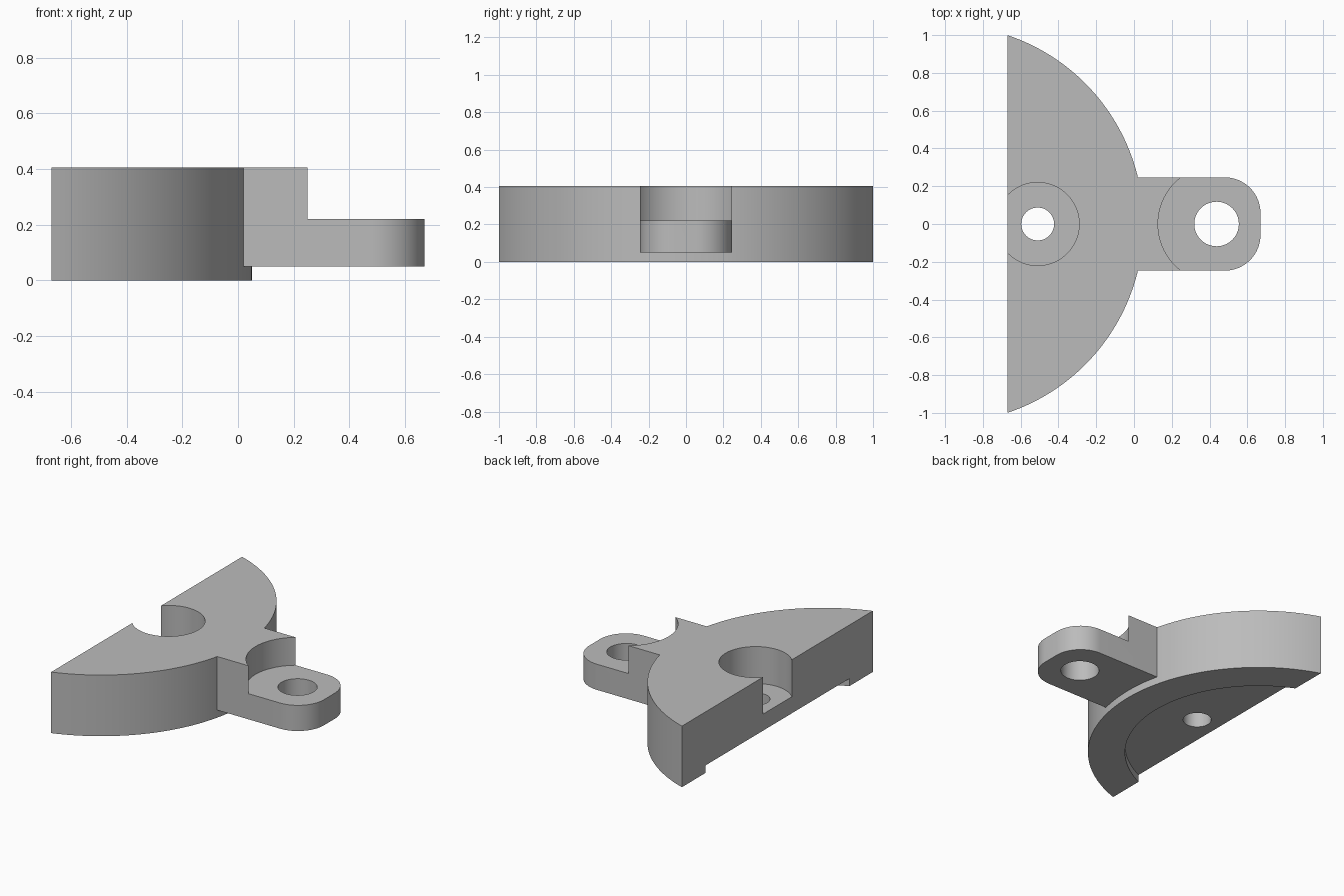
import bpy, bmesh, math

if "Cube" in bpy.data.objects:
    bpy.data.objects.remove(bpy.data.objects["Cube"])

grey = bpy.data.materials.new("plain_grey")
grey.use_nodes = True
grey.diffuse_color = (0.5, 0.5, 0.5, 1)
grey.node_tree.nodes["Principled BSDF"].inputs["Base Color"].default_value = (0.5, 0.5, 0.5, 1)

TOP, STEP, TONGUE, FLOOR = 0.405, 0.05, 0.22, 0.16
BACK, ARC_X, ARC_R = -0.67, -1.004, 1.054
BORE_X, EYE_X = -0.51, 0.437


def arc(cx, cy, r, start, end, n):
    """Points along an arc, angles in radians."""
    return [(cx + r * math.cos(start + (end - start) * i / n),
             cy + r * math.sin(start + (end - start) * i / n)) for i in range(n + 1)]


def prism(name, outline, z0, z1):
    """Extrude a counter-clockwise outline from z0 to z1."""
    bm = bmesh.new()
    face = bm.faces.new([bm.verts.new((x, y, z0)) for x, y in outline])
    side = bmesh.ops.extrude_face_region(bm, geom=[face])["geom"]
    bmesh.ops.translate(bm, vec=(0, 0, z1 - z0),
                        verts=[v for v in side if isinstance(v, bmesh.types.BMVert)])
    bmesh.ops.recalc_face_normals(bm, faces=bm.faces)
    mesh = bpy.data.meshes.new(name)
    bm.to_mesh(mesh)
    bm.free()
    mesh.materials.append(grey)
    obj = bpy.data.objects.new(name, mesh)
    bpy.context.collection.objects.link(obj)
    return obj


def cylinder(name, x, r, z0, z1, n=64):
    return prism(name, arc(x, 0, r, 0, math.tau, n)[:-1], z0, z1)


def combine(target, other, operation):
    """Apply a boolean and discard the helper."""
    mod = target.modifiers.new("shape", "BOOLEAN")
    mod.operation, mod.solver, mod.object = operation, "EXACT", other
    bpy.context.view_layer.objects.active = target
    bpy.ops.object.modifier_apply(modifier=mod.name)
    bpy.data.objects.remove(other)


# Circular segment body
half = math.acos((BACK - ARC_X) / ARC_R)
body = prism("bracket_body", arc(ARC_X, 0, ARC_R, -half, half, 80), 0, TOP)

# Lug with rounded outer corners, stepped down to a thin tongue
W, R, END = 0.247, 0.19, 0.67
outline = [(-0.1, -W)]
outline += arc(END - R, R - W, R, -math.pi / 2, 0, 16)
outline += arc(END - R, W - R, R, 0, math.pi / 2, 16)
outline += [(-0.1, W)]
lug = prism("lug", outline, STEP, TOP)
combine(lug, prism("step_cutter", [(0.253, -0.5), (1, -0.5), (1, 0.5), (0.253, 0.5)],
                   TONGUE, 1), "DIFFERENCE")
combine(lug, cylinder("spotface_cutter", EYE_X, 0.31, TONGUE, 1, 96), "DIFFERENCE")
combine(lug, cylinder("eye_cutter", EYE_X, 0.118, -1, 1), "DIFFERENCE")

# Underside recess, counterbore and bolt hole
combine(body, cylinder("recess_cutter", ARC_X, 0.825, -1, STEP, 160), "DIFFERENCE")
combine(body, cylinder("counterbore_cutter", BORE_X, 0.22, FLOOR, 1, 80), "DIFFERENCE")
combine(body, cylinder("bolt_hole_cutter", BORE_X, 0.087, -1, 1), "DIFFERENCE")
combine(body, lug, "UNION")

# Smooth curved walls, sharp edges elsewhere
bpy.ops.object.select_all(action="DESELECT")
body.select_set(True)
bpy.context.view_layer.objects.active = body
bpy.ops.object.shade_smooth_by_angle(angle=math.radians(30))
